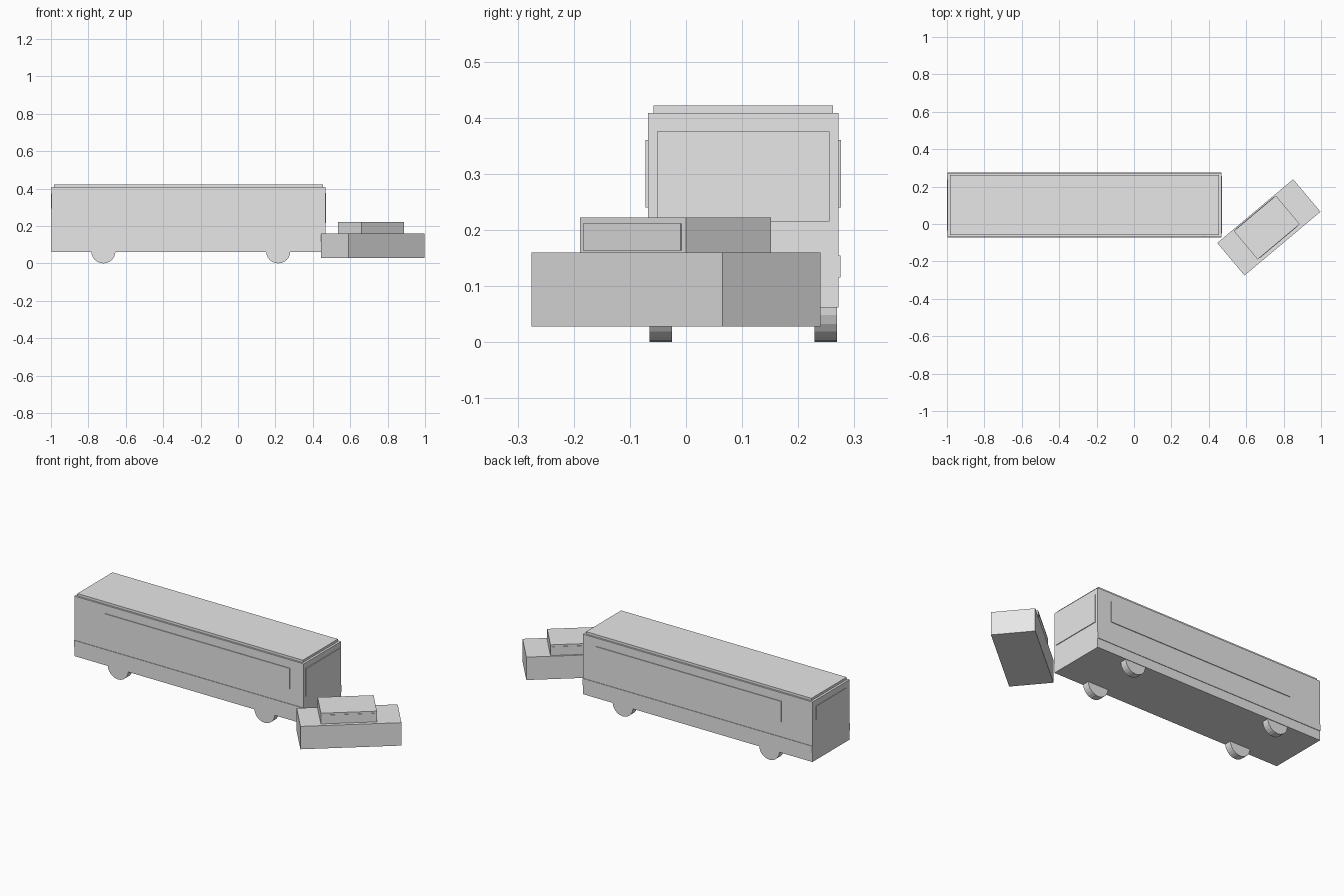
import bpy
from math import radians
from mathutils import Matrix, Vector

old = bpy.data.objects.get("Cube")
if old:
    bpy.data.objects.remove(old, do_unlink=True)

grey = bpy.data.materials.new("plain_grey")
grey.use_nodes = True
grey.diffuse_color = (0.8, 0.8, 0.8, 1)
grey.node_tree.nodes["Principled BSDF"].inputs["Base Color"].default_value = (0.8, 0.8, 0.8, 1)


def box(name, low, high, frame=Matrix()):
    """Box between two corners, optionally placed in a rotated frame."""
    low, high = Vector(low), Vector(high)
    bpy.ops.mesh.primitive_cube_add(size=1)
    ob = bpy.context.object
    ob.name = name
    ob.data.materials.append(grey)
    ob.data.transform(Matrix.Translation((low + high) / 2) @ Matrix.Diagonal((*(high - low), 1)))
    ob.matrix_world = frame
    return ob


# Bus body and roof
MID = 0.102
HALF = 0.17
REAR, NOSE = -0.997, 0.467
box("bus_body", (REAR, MID - HALF, 0.062), (NOSE, MID + HALF, 0.408))
box("bus_roof", (REAR + 0.013, MID - 0.16, 0.407), (NOSE - 0.013, MID + 0.16, 0.422))

# Windscreen and rear window
box("bus_windscreen", (NOSE - 0.002, MID - 0.154, 0.215), (NOSE + 0.004, MID + 0.154, 0.375))
box("bus_rear_window", (REAR - 0.003, MID - 0.136, 0.293), (REAR + 0.002, MID + 0.136, 0.373))

# Side windows, stripes and wheels
for side, sign in (("right", -1), ("left", 1)):
    wall = MID + sign * HALF

    def plate(name, x0, x1, z0, z1, proud):
        ys = sorted((wall - sign * 0.002, wall + sign * proud))
        box(name, (x0, ys[0], z0), (x1, ys[1], z1))

    plate(f"bus_{side}_windows", -0.80, 0.38, 0.24, 0.36, 0.004)
    plate(f"bus_{side}_stripe", REAR, NOSE, 0.115, 0.154, 0.003)
    for end, x in (("rear", -0.72), ("front", 0.215)):
        bpy.ops.mesh.primitive_cylinder_add(
            vertices=24, radius=0.065, depth=0.04,
            location=(x, MID + sign * 0.147, 0.065), rotation=(radians(90), 0, 0))
        wheel = bpy.context.object
        wheel.name = f"bus_{end}_{side}_wheel"
        wheel.data.materials.append(grey)

# Car, turned across the front of the bus
turn = Matrix.Rotation(radians(40), 4, "Z")
car = Matrix.Translation((0.721, -0.018, 0)) @ turn
cabin = Matrix.Translation((0.71, -0.019, 0)) @ turn
box("car_body", (-0.265, -0.1135, 0.028), (0.265, 0.1135, 0.16), car)
box("car_cabin", (-0.147, -0.099, 0.159), (0.147, 0.099, 0.222), cabin)
for side, y in (("right", -0.099), ("left", 0.099)):
    box(f"car_{side}_window", (-0.135, y - 0.002, 0.163), (0.135, y + 0.002, 0.211), cabin)
